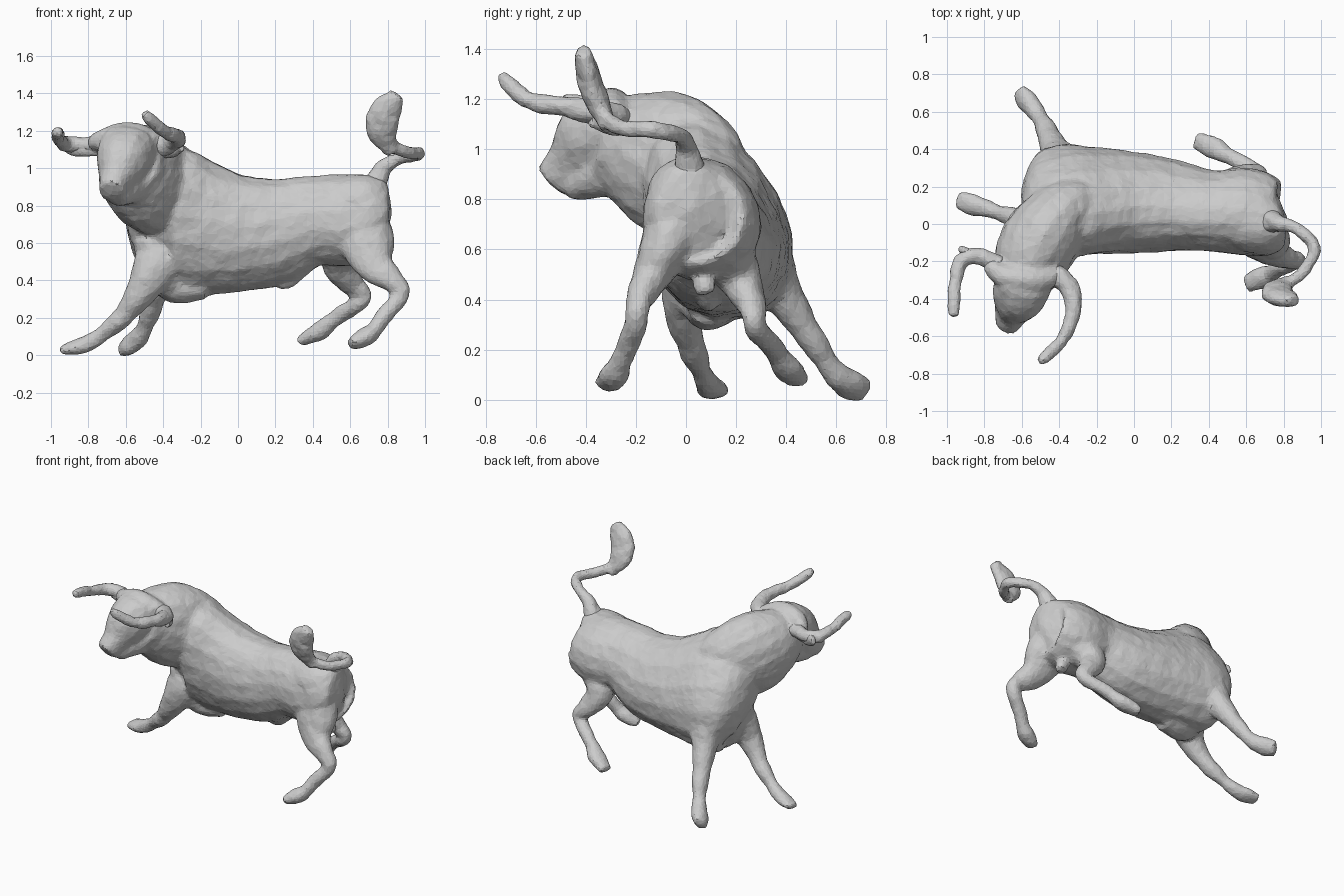
import bpy, bmesh
from math import cos, sin, pi
from mathutils import Vector

X, Y, Z = Vector((1, 0, 0)), Vector((0, 1, 0)), Vector((0, 0, 1))


def spline(pts, n=4):
    """Catmull-Rom through rows of (x, y, z, half width, half height, roll)."""
    rows = [Vector(list(p) + [p[3]] * (5 - len(p)) + [0.0] * (6 - max(len(p), 5))) for p in pts]
    out = []
    for i in range(len(rows) - 1):
        a, b, c, d = rows[max(i - 1, 0)], rows[i], rows[i + 1], rows[min(i + 2, len(rows) - 1)]
        for k in range(n):
            t = k / n
            out.append(0.5 * (2 * b + (c - a) * t + (2 * a - 5 * b + 4 * c - d) * t * t
                              + (3 * b - a - 3 * c + d) * t ** 3))
    return out + [rows[-1]]


def limb(bm, side, pts, pear=0.0, sides=16):
    """Loft closed oval (or pear-shaped) rings along a smooth path."""
    rows = spline(pts)
    pos = [Vector(r[:3]) for r in rows]
    rings = []
    for i, r in enumerate(rows):
        t = (pos[min(i + 1, len(pos) - 1)] - pos[max(i - 1, 0)]).normalized()
        side = (side - t * side.dot(t)).normalized()
        up = side.cross(t)
        c, s = cos(r[5]), sin(r[5])
        u, v = side * c + up * s, up * c - side * s
        ring = []
        for k in range(sides):
            a = 2 * pi * k / sides
            ring.append(bm.verts.new(pos[i] + u * r[3] * cos(a) * (1 - pear * sin(a)) + v * r[4] * sin(a)))
        rings.append(ring)
        if i == 0:
            start = bm.verts.new(pos[0] - t * r[4] * 0.25)
    end = bm.verts.new(pos[-1] + t * rows[-1][4] * 0.25)
    for k in range(sides):
        j = (k + 1) % sides
        for a, b in zip(rings, rings[1:]):
            bm.faces.new((a[k], a[j], b[j], b[k]))
        bm.faces.new((start, rings[0][j], rings[0][k]))
        bm.faces.new((end, rings[-1][k], rings[-1][j]))


clay = bpy.data.textures.new("clay_noise", "CLOUDS")
clay.noise_scale = 0.08


def sculpt(name, limbs, voxel=0.015, rough=0.012, keep=0.3, smooth=5):
    """Fuse overlapping limbs into one faceted, clay-like surface."""
    bm = bmesh.new()
    for entry in limbs:
        limb(bm, *entry)
    bmesh.ops.recalc_face_normals(bm, faces=bm.faces)
    mesh = bpy.data.meshes.new(name)
    bm.to_mesh(mesh)
    bm.free()
    ob = bpy.data.objects.new(name, mesh)
    bpy.context.collection.objects.link(ob)
    m = ob.modifiers.new("fuse", "REMESH")
    m.mode, m.voxel_size = "VOXEL", voxel
    m = ob.modifiers.new("blend", "SMOOTH")
    m.factor, m.iterations = 0.5, smooth
    m = ob.modifiers.new("clay", "DISPLACE")
    m.texture, m.strength, m.mid_level = clay, rough, 0.48
    m = ob.modifiers.new("facets", "DECIMATE")
    m.ratio = keep
    return ob


# Barrel, leaning so the back tips towards -y, and a square croup above the tail
torso = [(.785, .02, .75, .13, .16, .1), (.735, .02, .75, .20, .21, .15), (.60, .06, .725, .235, .25, .2),
         (.40, .065, .72, .215, .245, .2), (.20, .09, .665, .243, .295, .25), (0, .105, .655, .265, .325, .28),
         (-.20, .115, .68, .272, .38, .31), (-.34, .115, .71, .275, .42, .35), (-.44, .09, .715, .255, .38, .35),
         (-.53, .05, .69, .15, .26, .3)]
croup = [(.48, .04, .80, .16, .15), (.66, .01, .83, .165, .14), (.755, .005, .82, .13, .125)]
# Neck with hump, skull, jaw and the bar of bone between the horns
neck = [(-.22, .08, .80, .16, .20), (-.37, .045, .87, .19, .265), (-.49, -.075, .95, .21, .285),
        (-.55, -.19, 1.0, .20, .245), (-.58, -.30, 1.04, .165, .18)]
head = [(-.58, -.29, 1.13, .155, .13), (-.61, -.37, 1.05, .15, .15), (-.645, -.44, .95, .105, .125),
        (-.665, -.50, .90, .08, .095), (-.675, -.53, .87, .07, .08)]
jaw = [(-.55, -.22, .96, .15, .16), (-.60, -.34, .90, .11, .10), (-.65, -.47, .855, .066, .06)]
poll = [(-.77, -.21, 1.125, .045), (-.71, -.27, 1.155, .06), (-.59, -.30, 1.17, .078), (-.48, -.29, 1.155, .065),
        (-.42, -.26, 1.125, .05)]
brisket = [(-.46, .06, .62, .12, .1), (-.43, .06, .48, .14, .1), (-.34, .10, .37, .11, .09), (-.18, .11, .37, .1, .07)]
# Striding legs: knobbly joints, thin pasterns, flared hooves
front_leg_near = [(-.37, .08, .62, .10), (-.43, .02, .49, .115, .13), (-.51, -.01, .35, .078, .088),
                  (-.60, .02, .225, .057), (-.645, .035, .18, .055), (-.72, .06, .115, .042),
                  (-.80, .085, .065, .05, .045), (-.87, .105, .045, .06, .04), (-.945, .13, .025, .045, .022)]
front_leg_far = [(-.34, .22, .68, .11), (-.38, .29, .57, .135), (-.42, .385, .42, .085), (-.455, .47, .29, .06),
                 (-.47, .51, .23, .057), (-.50, .56, .15, .045), (-.525, .60, .10, .052, .05),
                 (-.57, .655, .06, .065, .052), (-.615, .71, .035, .055, .035)]
hind_leg_near = [(.67, -.02, .74, .14, .13), (.69, -.085, .60, .105, .15), (.735, -.145, .48, .073, .105),
                 (.82, -.185, .405, .055, .068), (.87, -.195, .345, .046, .054), (.845, -.205, .285, .047, .046),
                 (.78, -.235, .21, .045), (.735, -.26, .145, .045), (.685, -.285, .10, .06, .052),
                 (.60, -.32, .06, .05, .032)]
hind_leg_far = [(.62, .12, .66, .14, .15), (.54, .205, .50, .095, .1), (.61, .26, .38, .058, .072),
                (.67, .27, .325, .045, .05), (.64, .285, .275, .047), (.56, .335, .225, .045),
                (.49, .37, .175, .045), (.43, .405, .125, .06, .05), (.33, .445, .075, .048, .03)]
# Underside
groin = [(.56, .06, .60, .06), (.64, .065, .53, .04), (.68, .072, .46, .045), (.685, .08, .425, .038)]
sheath = [(.36, .09, .50, .06), (.28, .09, .41, .045), (.22, .09, .385, .035)]

sculpt("bull_body", [(Y, torso, .1), (Y, croup), (Vector((-.77, .6, 0)), neck), (X, head), (X, jaw), (Y, poll),
                     (Y, brisket), (Y, front_leg_near), (Y, front_leg_far), (Y, hind_leg_near),
                     (Y, hind_leg_far), (Y, groin), (Y, sheath)])

# Horns, curving forward
sculpt("right_horn", [(Z, [(-.72, -.22, 1.12, .05), (-.84, -.17, 1.125, .042), (-.925, -.20, 1.13, .04),
                           (-.955, -.32, 1.155, .034), (-.965, -.40, 1.18, .033), (-.965, -.49, 1.195, .026)])],
       .011, .018, .3, 2)
sculpt("left_horn", [(Z, [(-.45, -.26, 1.12, .06), (-.35, -.33, 1.135, .055), (-.325, -.46, 1.17, .042),
                          (-.37, -.60, 1.185, .036), (-.44, -.68, 1.23, .034), (-.50, -.735, 1.295, .024)])],
       .011, .018, .3, 2)
# Ears, flat leaves just below the horns
sculpt("right_ear", [(Z, [(-.72, -.22, 1.10, .035, .025), (-.86, -.17, 1.105, .045, .03),
                          (-.93, -.13, 1.13, .03, .02)])], .01, .015, .35, 1)
sculpt("left_ear", [(Z, [(-.46, -.24, 1.09, .035, .03), (-.36, -.29, 1.10, .045, .035),
                         (-.305, -.38, 1.125, .04, .022)])], .01, .015, .35, 1)
# Tail whipped to the side, ending in a raised tuft
sculpt("tail", [(Y, [(.71, .02, .87, .08), (.745, .01, .945, .058), (.785, 0, 1.01, .042), (.86, -.02, 1.05, .034),
                     (.95, -.09, 1.07, .034), (.96, -.16, 1.08, .034), (.90, -.26, 1.085, .032),
                     (.82, -.32, 1.12, .035)]),
                (X, [(.83, -.31, 1.09, .04, .035), (.775, -.345, 1.17, .075, .045), (.77, -.375, 1.25, .088, .05),
                     (.80, -.395, 1.32, .08, .046), (.85, -.41, 1.39, .045, .032)])],
       .012, .018, .3, 3)
